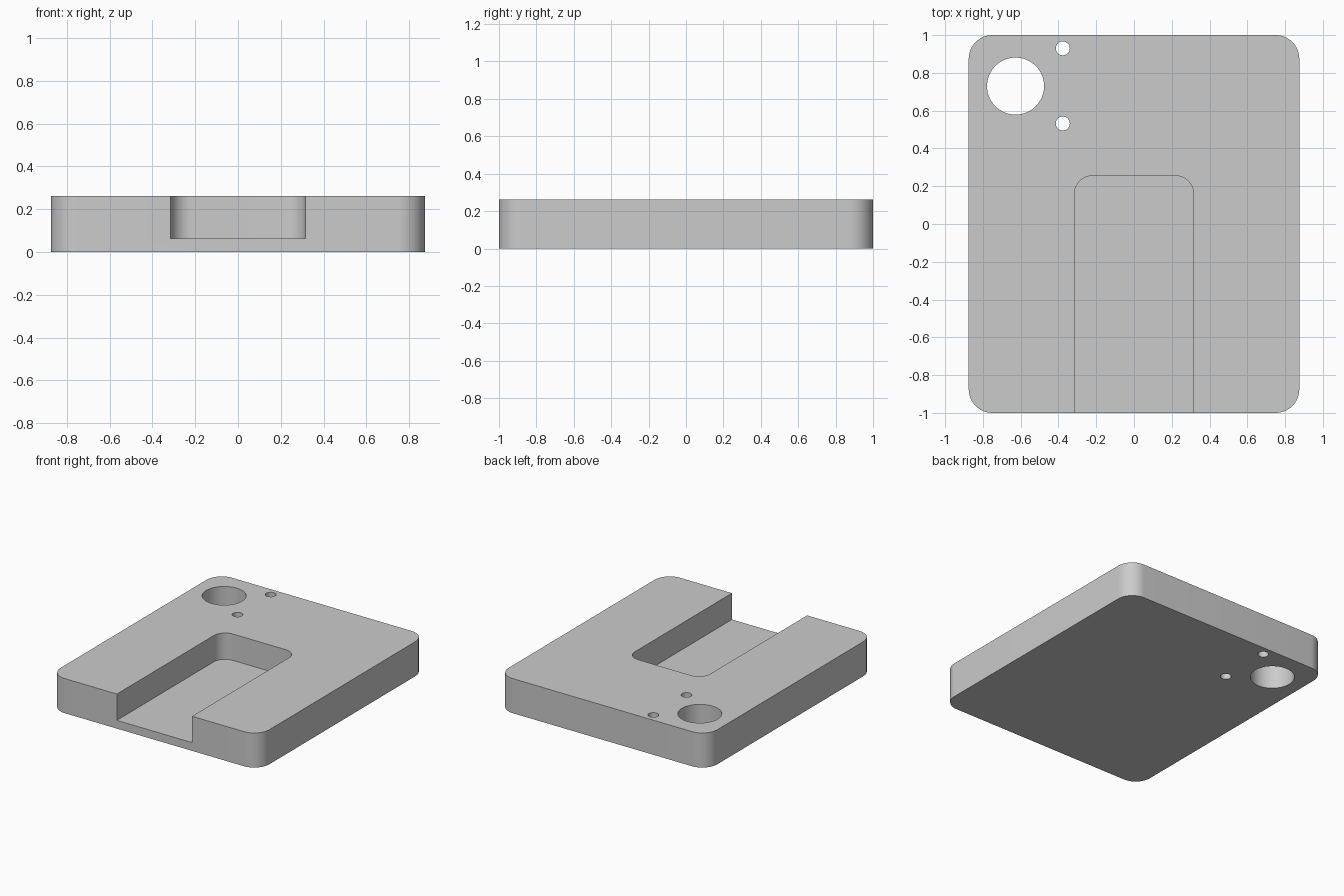
import bpy
import bmesh
from math import cos, sin, pi

cube = bpy.data.objects.get("Cube")
if cube:
    bpy.data.objects.remove(cube, do_unlink=True)

HEIGHT = 0.262


def rounded_rect(x0, x1, y0, y1, r, steps=16):
    """Counter-clockwise outline with four arc corners."""
    centres = [(x1 - r, y1 - r), (x0 + r, y1 - r), (x0 + r, y0 + r), (x1 - r, y0 + r)]
    return [(cx + r * cos(a), cy + r * sin(a))
            for q, (cx, cy) in enumerate(centres)
            for a in [(q + i / steps) * pi / 2 for i in range(steps + 1)]]


def circle(cx, cy, r, sides):
    return [(cx + r * cos(2 * pi * i / sides), cy + r * sin(2 * pi * i / sides))
            for i in range(sides)]


def prism(name, outline, z0, z1):
    """Extrude an outline between two heights."""
    bm = bmesh.new()
    base = bm.faces.new([bm.verts.new((x, y, z0)) for x, y in outline])
    top = bmesh.ops.extrude_face_region(bm, geom=[base])["geom"]
    verts = [v for v in top if isinstance(v, bmesh.types.BMVert)]
    bmesh.ops.translate(bm, verts=verts, vec=(0, 0, z1 - z0))
    bmesh.ops.recalc_face_normals(bm, faces=bm.faces)
    mesh = bpy.data.meshes.new(name)
    bm.to_mesh(mesh)
    bm.free()
    obj = bpy.data.objects.new(name, mesh)
    bpy.context.collection.objects.link(obj)
    return obj


# Plate with rounded corners
plate = prism("base_plate", rounded_rect(-0.875, 0.875, -1, 1, 0.125), 0, HEIGHT)

# Open-fronted slot and through holes
cutters = [
    prism("slot_cutter", rounded_rect(-0.315, 0.315, -1.3, 0.255, 0.095), 0.0625, 0.5),
    prism("large_hole_cutter", circle(-0.627, 0.73, 0.151, 64), -0.2, 0.5),
    prism("back_pin_hole_cutter", circle(-0.377, 0.93, 0.037, 32), -0.2, 0.5),
    prism("front_pin_hole_cutter", circle(-0.377, 0.532, 0.037, 32), -0.2, 0.5),
]

bpy.ops.object.select_all(action="DESELECT")
plate.select_set(True)
bpy.context.view_layer.objects.active = plate
for cutter in cutters:
    cutter.hide_render = True
    mod = plate.modifiers.new(cutter.name, "BOOLEAN")
    mod.operation = "DIFFERENCE"
    mod.solver = "EXACT"
    mod.object = cutter
    bpy.ops.object.modifier_apply(modifier=mod.name)
    bpy.data.objects.remove(cutter, do_unlink=True)

# Plain grey finish
grey = bpy.data.materials.new("light_grey")
grey.use_nodes = True
colour = (0.6, 0.6, 0.6, 1)
grey.diffuse_color = colour
grey.node_tree.nodes["Principled BSDF"].inputs["Base Color"].default_value = colour
plate.data.materials.clear()
plate.data.materials.append(grey)

bpy.ops.object.shade_smooth_by_angle(angle=pi / 6)
